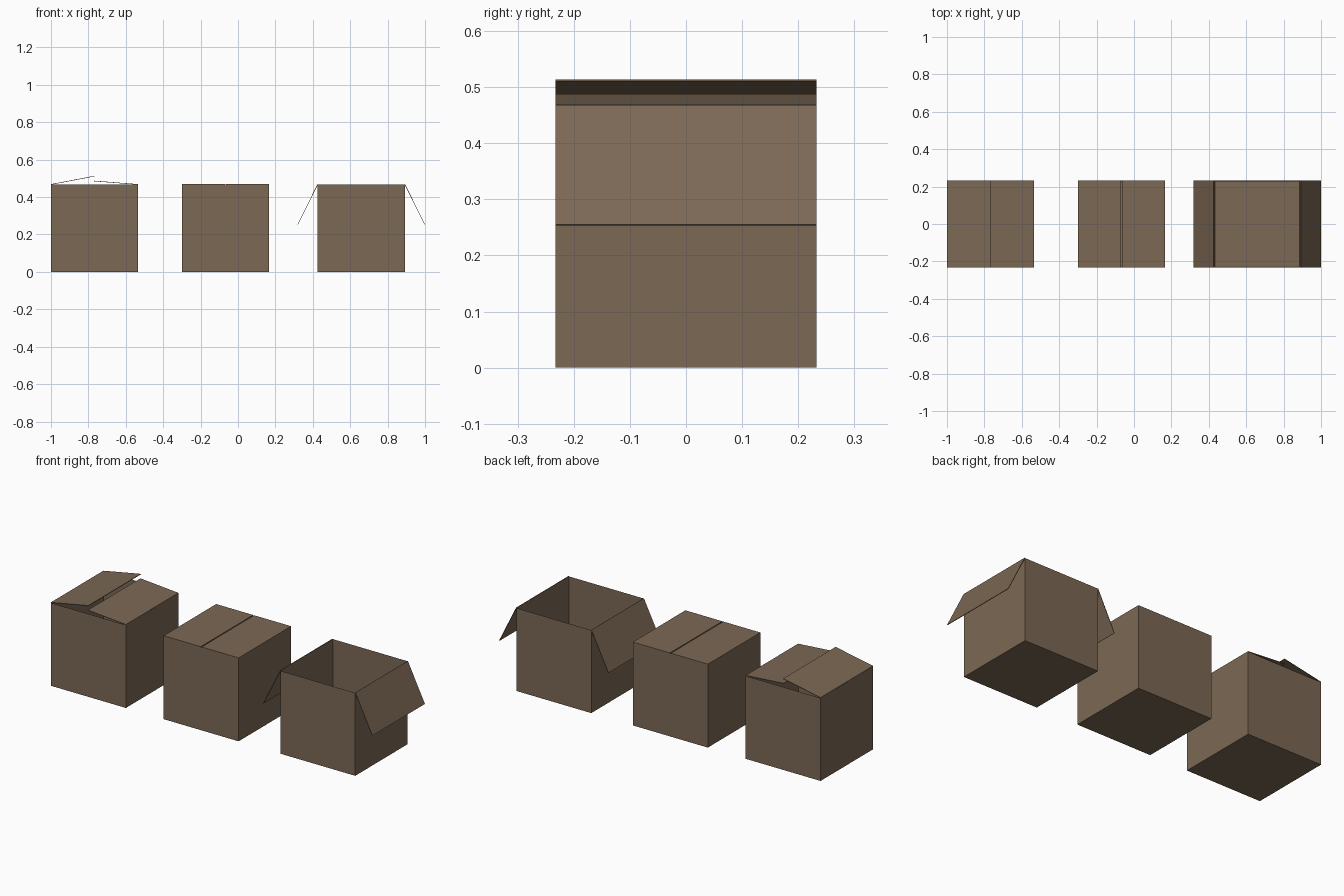
import bpy, bmesh
from mathutils import Vector

if "Cube" in bpy.data.objects:
    bpy.data.objects.remove(bpy.data.objects["Cube"])

S, H, T = 0.466, 0.466, 0.006   # box side, box height, board thickness
FT = 0.003                      # flap thickness

card = bpy.data.materials.new("cardboard")
card.diffuse_color = (0.2, 0.14, 0.09, 1)
card.use_nodes = True
card.node_tree.nodes["Principled BSDF"].inputs["Base Color"].default_value = card.diffuse_color


def finish(name, bm):
    bmesh.ops.recalc_face_normals(bm, faces=bm.faces)
    me = bpy.data.meshes.new(name)
    bm.to_mesh(me)
    bm.free()
    me.materials.append(card)
    ob = bpy.data.objects.new(name, me)
    bpy.context.collection.objects.link(ob)
    return ob


def body(name, cx):
    # Solid cube whose top is inset and pushed down to leave thin walls
    bm = bmesh.new()
    bmesh.ops.create_cube(bm, size=1)
    for v in bm.verts:
        v.co = Vector((cx + v.co.x * S, v.co.y * S, (v.co.z + 0.5) * H))
    top = max(bm.faces, key=lambda f: f.calc_center_median().z)
    bmesh.ops.inset_region(bm, faces=[top], thickness=T, use_even_offset=True)
    for v in top.verts:
        v.co.z = T
    finish(name, bm)


def flap(name, hinge, tip):
    # Thin board from hinge to tip (x, z), extruded across the box depth
    a, b = Vector(hinge), Vector(tip)
    d = (b - a).normalized()
    n = Vector((-d.y, d.x)) * FT / 2
    bm = bmesh.new()
    prof = [bm.verts.new((p.x, -S / 2, p.y)) for p in (a - n, b - n, b + n, a + n)]
    face = bm.faces.new(prof)
    ext = bmesh.ops.extrude_face_region(bm, geom=[face])
    for v in ext["geom"]:
        if isinstance(v, bmesh.types.BMVert):
            v.co.y = S / 2
    finish(name, bm)


# box name, centre x, left flap tip offset, right flap tip offset (x from centre, z)
boxes = [
    ("ajar_box", -0.767, (0.0, 0.512), (-0.003, 0.486)),
    ("closed_box", -0.066, (-0.003, H + FT / 2), (0.003, H + FT / 2)),
    ("open_box", 0.659, (-0.339, 0.254), (0.339, 0.254)),
]
for name, cx, lt, rt in boxes:
    body(name, cx)
    z = H + FT / 2
    flap(name + "_left_flap", (cx - S / 2, z), (cx + lt[0], lt[1]))
    flap(name + "_right_flap", (cx + S / 2, z), (cx + rt[0], rt[1]))
